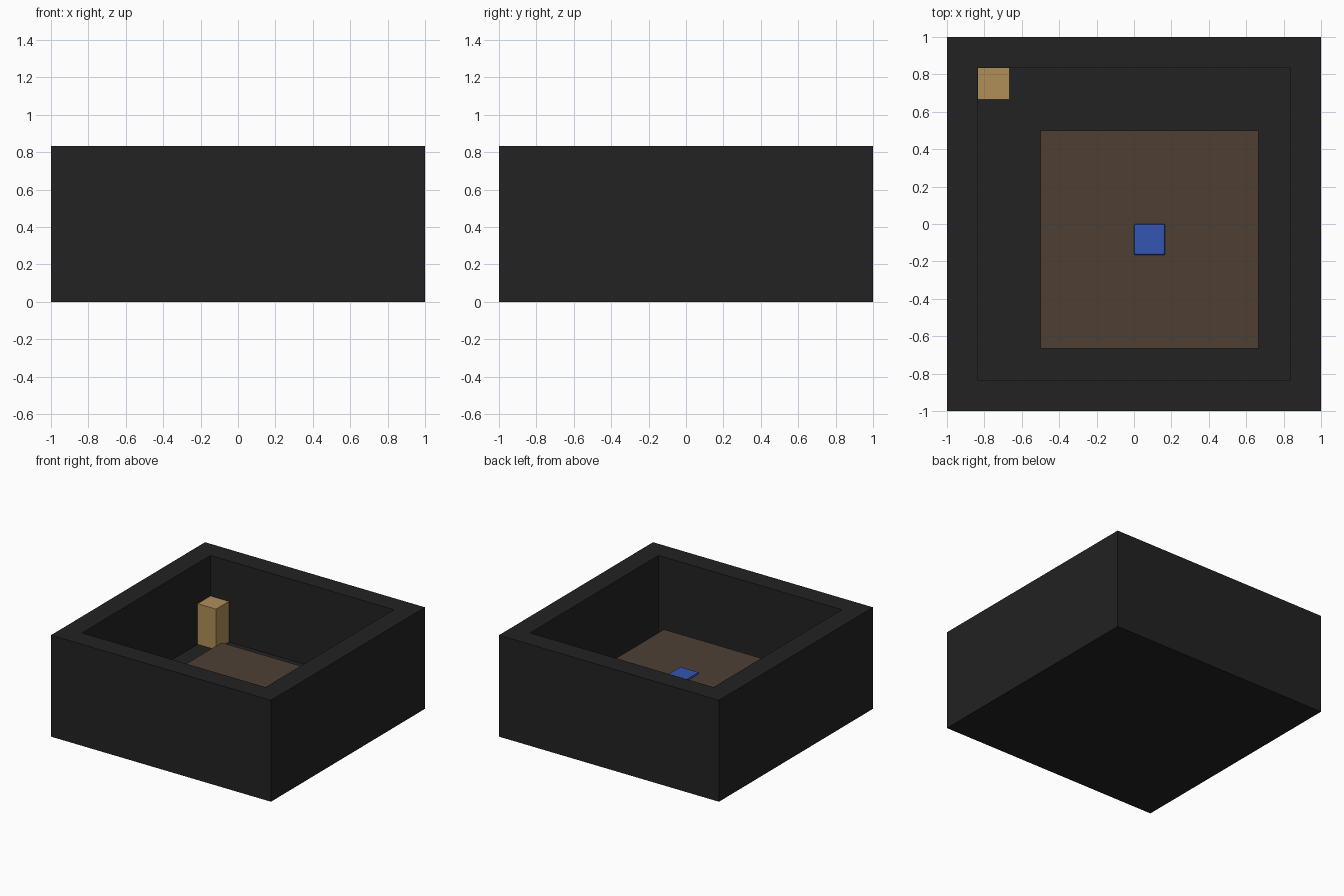
import bpy
import bmesh

U = 1 / 6  # module: the model is 12 x 12 x 5 modules

cube = bpy.data.objects.get("Cube")
if cube:
    bpy.data.objects.remove(cube, do_unlink=True)


def material(name, rgb):
    # 8-bit sRGB to linear
    lin = [((c / 255 + 0.055) / 1.055) ** 2.4 for c in rgb] + [1]
    m = bpy.data.materials.new(name)
    m.use_nodes = True
    m.diffuse_color = lin
    m.node_tree.nodes["Principled BSDF"].inputs["Base Color"].default_value = lin
    return m


def block(name, low, high, mat):
    """Axis-aligned box between two corners."""
    bm = bmesh.new()
    bmesh.ops.create_cube(bm, size=1)
    for v in bm.verts:
        for i in range(3):
            v.co[i] = high[i] if v.co[i] > 0 else low[i]
    mesh = bpy.data.meshes.new(name)
    bm.to_mesh(mesh)
    bm.free()
    mesh.materials.append(mat)
    obj = bpy.data.objects.new(name, mesh)
    bpy.context.collection.objects.link(obj)
    return obj


charcoal = material("charcoal", (34, 34, 34))
brown = material("dark brown", (78, 64, 52))
brass = material("brass", (176, 143, 88))
blue = material("blue", (52, 86, 178))

# Open room: top face inset by the wall thickness and sunk to the floor
room = block("room_shell", (-1, -1, 0), (1, 1, 5 * U), charcoal)
bm = bmesh.new()
bm.from_mesh(room.data)
bm.faces.ensure_lookup_table()
top = max(bm.faces, key=lambda f: f.calc_center_median().z)
bmesh.ops.inset_individual(bm, faces=[top], thickness=U, use_even_offset=True)
top = min((f for f in bm.faces if f.normal.z > 0.9), key=lambda f: f.calc_center_median().length)
sunk = bmesh.ops.extrude_discrete_faces(bm, faces=[top])["faces"]
bmesh.ops.translate(bm, verts=sunk[0].verts, vec=(0, 0, -4 * U))
bmesh.ops.recalc_face_normals(bm, faces=bm.faces)
bm.to_mesh(room.data)
bm.free()

# Raised platform, off centre on the floor
block("platform", (-3 * U, -4 * U, U), (4 * U, 3 * U, 2 * U), brown)

# Post in the back corner
block("corner_post", (-5 * U, 4 * U, U), (-4 * U, 5 * U, 3 * U), brass)

# Low pad in the middle of the platform, with softened edges
pad = block("pad", (0, -U, 2 * U), (U, 0, 2 * U + 0.02), blue)
bevel = pad.modifiers.new("soft_edges", "BEVEL")
bevel.width = 0.008
bevel.segments = 2
